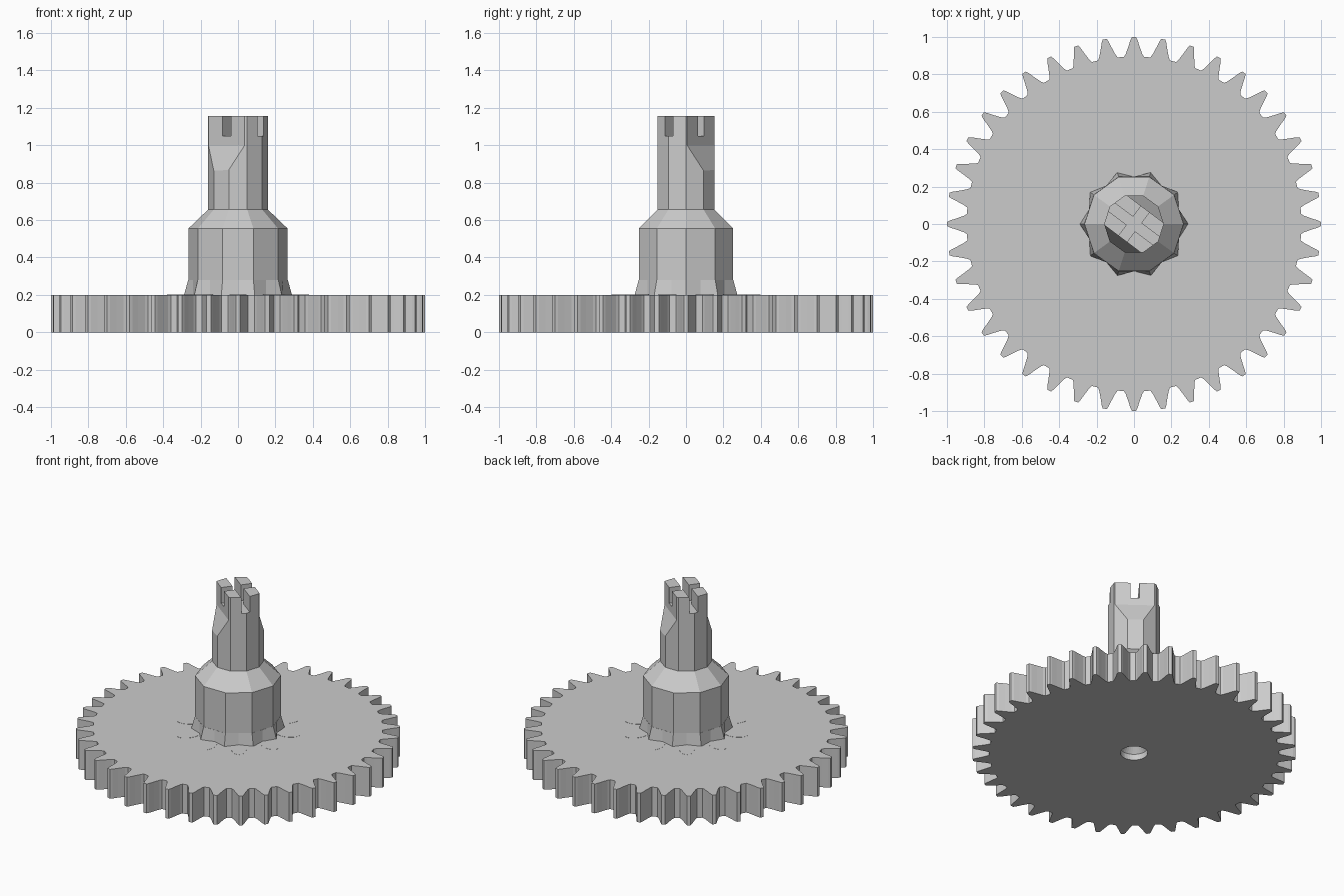
import bpy, bmesh, math
from mathutils import Matrix, Vector

cube = bpy.data.objects.get("Cube")
if cube:
    bpy.data.objects.remove(cube, do_unlink=True)

grey = bpy.data.materials.new("light grey plastic")
grey.use_nodes = True
colour = (0.6, 0.6, 0.6, 1)
grey.diffuse_color = colour
grey.node_tree.nodes["Principled BSDF"].inputs["Base Color"].default_value = colour

TEETH, SIDES = 40, 10


def polar(r, a, z=0.0):
    return (r * math.cos(a), r * math.sin(a), z)


def finish(name, bm):
    bmesh.ops.recalc_face_normals(bm, faces=bm.faces)
    mesh = bpy.data.meshes.new(name)
    bm.to_mesh(mesh)
    bm.free()
    mesh.materials.append(grey)
    obj = bpy.data.objects.new(name, mesh)
    bpy.context.collection.objects.link(obj)
    return obj


def loft(name, rings):
    """Skin matching rings of points and cap both ends."""
    bm = bmesh.new()
    loops = [[bm.verts.new(p) for p in ring] for ring in rings]
    n = len(loops[0])
    for low, high in zip(loops, loops[1:]):
        for i in range(n):
            j = (i + 1) % n
            bm.faces.new((low[i], low[j], high[j], high[i]))
    bm.faces.new(loops[0])
    bm.faces.new(loops[-1])
    return finish(name, bm)


def ngon(r, z, sides=SIDES):
    return [polar(r, i * math.tau / sides, z) for i in range(sides)]


def cut(obj, cutter):
    mod = obj.modifiers.new("cut", 'BOOLEAN')
    mod.object = cutter
    mod.operation = 'DIFFERENCE'
    mod.solver = 'EXACT'
    cutter.hide_render = True
    cutter.hide_set(True)
    bpy.context.view_layer.objects.active = obj
    bpy.ops.object.modifier_apply(modifier=mod.name)
    bpy.data.objects.remove(cutter, do_unlink=True)


def box(name, size, centre, turn=0.0):
    bm = bmesh.new()
    bmesh.ops.create_cube(bm, size=1, matrix=Matrix.Rotation(turn, 4, 'Z')
                          @ Matrix.Translation(centre) @ Matrix.Diagonal((*size, 1)))
    return finish(name, bm)


# Toothed wheel: radius and fraction of the pitch for half a tooth
half_tooth = [(0.895, 0.38), (0.91, 0.31), (0.95, 0.2), (0.985, 0.12), (1.0, 0.07)]
tooth = [(r, -f) for r, f in half_tooth] + [(r, f) for r, f in reversed(half_tooth)]
outline = [(r, (i + f) * math.tau / TEETH) for i in range(TEETH) for r, f in tooth]
wheel = loft("gear_wheel", [[polar(r, a, z) for r, a in outline] for z in (0, 0.2)])

# Centre recess underneath, with a tapered end
cut(wheel, loft("recess_cutter", [ngon(0.085, -0.05, 32), ngon(0.085, 0.04, 32),
                                  ngon(0.02, 0.12, 32)]))

# Ten sided hub with a sloping shoulder
loft("hub", [ngon(0.265, 0.19), ngon(0.265, 0.555), ngon(0.16, 0.656)])

# Pointed feet flaring out from the hub corners
flat = math.cos(math.pi / SIDES) * 0.266
ANGLES = [i * math.pi / SIDES for i in range(2 * SIDES)]
loft("hub_feet", [[polar(0.29 if i % 2 == 0 else flat, a, 0.195) for i, a in enumerate(ANGLES)],
                  [polar(0.266 if i % 2 == 0 else flat, a, 0.28) for i, a in enumerate(ANGLES)]])

# Thin petal pads around the hub
for k in range(SIDES):
    turn = Matrix.Rotation((k + 0.5) * math.tau / SIDES, 4, 'Z')
    petal = [Vector((0.325 + 0.073 * math.cos(a), 0.046 * math.sin(a), 0))
             for a in (i * math.tau / 20 for i in range(20))]
    loft(f"petal_pad_{k + 1}", [[turn @ (p + Vector((0, 0, z))) for p in petal]
                                for z in (0.195, 0.201)])

# Shaft, flattened on two sides and slotted crosswise at the top
shaft = loft("shaft", [ngon(0.16, 0.65), ngon(0.16, 1.157)])
AXIS = math.radians(-37)
spin = Matrix.Rotation(AXIS, 4, 'Z')
for side in (-1, 1):
    wedge = [(0.17, 0.82), (0.1, 1.0), (0.1, 1.3), (0.3, 1.3), (0.3, 0.82)]
    cut(shaft, loft("wedge_cutter", [[spin @ Vector((x, side * y, z)) for y, z in wedge]
                                     for x in (-0.4, 0.4)]))
for size in ((0.6, 0.055, 0.3), (0.055, 0.6, 0.3)):
    cut(shaft, box("slot_cutter", size, (0, 0, 1.2), AXIS))
